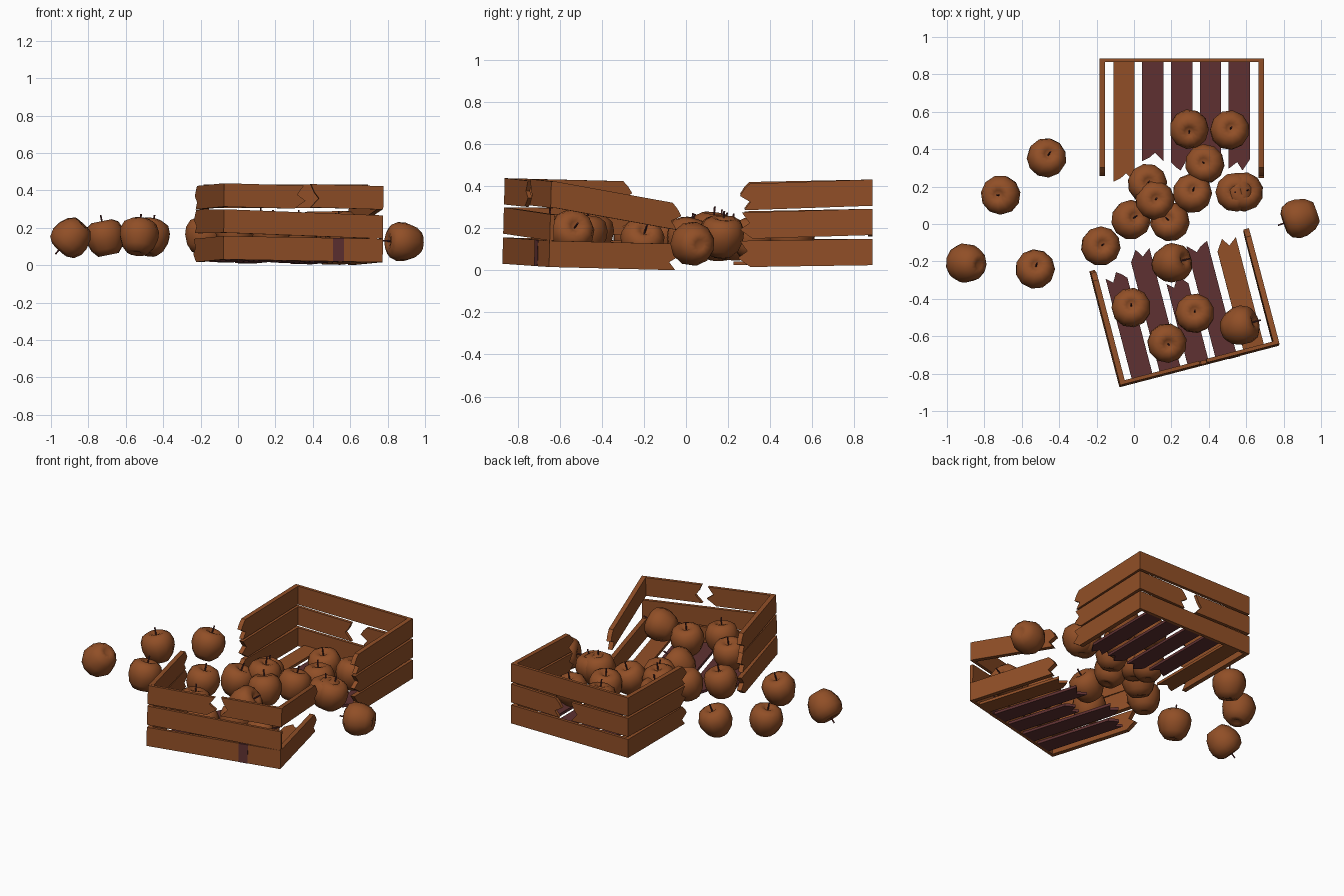
import bpy, bmesh, math, random
from mathutils import Vector, Matrix

if "Cube" in bpy.data.objects:
    bpy.data.objects.remove(bpy.data.objects["Cube"])

random.seed(4)


def material(name, rgb):
    m = bpy.data.materials.new(name)
    m.diffuse_color = (*rgb, 1)
    m.use_nodes = True
    m.node_tree.nodes["Principled BSDF"].inputs["Base Color"].default_value = m.diffuse_color
    return m


BROWN = material("warm brown", (0.283, 0.078, 0.020))
PLUM = material("dark plum brown", (0.112, 0.030, 0.031))

# Splintered end shapes: (position across the plank, setback along it)
JAGS = [
    [(0, -.02), (.3, -.05), (.55, 0), (.8, -.02), (1, -.045)],
    [(0, -.06), (.35, 0), (.6, -.045), (1, -.01)],
    [(0, 0), (.4, -.045), (.65, -.02), (1, 0)],
]


def add_object(name, bm, mat, matrix=Matrix()):
    bmesh.ops.recalc_face_normals(bm, faces=bm.faces)
    me = bpy.data.meshes.new(name)
    bm.to_mesh(me)
    bm.free()
    me.materials.append(mat)
    ob = bpy.data.objects.new(name, me)
    ob.matrix_world = matrix
    bpy.context.collection.objects.link(ob)
    return ob


def plank(name, M, origin, along, across, length, width, thick, mat=BROWN, broken=True):
    """Board outline in the along/across plane, extruded by the vector thick."""
    o, a, c = Vector(origin), Vector(along).normalized(), Vector(across)
    jag = random.choice(JAGS) if broken else [(0, 0), (1, 0)]
    pts = [(0, 0)] + [(length + d, t * width) for t, d in jag] + [(0, width)]
    bm = bmesh.new()
    f = bm.faces.new([bm.verts.new(o + a * u + c * v) for u, v in pts])
    r = bmesh.ops.extrude_face_region(bm, geom=[f], use_keep_orig=True)
    bmesh.ops.translate(bm, vec=Vector(thick),
                        verts=[v for v in r['geom'] if isinstance(v, bmesh.types.BMVert)])
    return add_object(name, bm, mat, M)


UP = (0, 0, 1)
W, SLAT, T = 0.88, 0.125, 0.03          # crate width, slat height, side thickness
LEVELS = (0.0, 0.143, 0.282)            # slat heights above the crate base


def crate_half(name, M, floor, left, right, front):
    # Floor boards
    for i, (length, mat) in enumerate(floor):
        plank(f"{name}_floor_board_{i}", M, (.075 + .154 * i, .02, 0), (0, 1, 0), (1, 0, 0),
              length, .114, (0, 0, .018), mat)
    # Side slats: (level, length, drop per unit length)
    for side, x, slats in (("left", 0, left), ("right", W - T, right)):
        for lv, length, drop in slats:
            plank(f"{name}_{side}_slat_{lv}", M, (x, .02, LEVELS[lv]), (0, 1, -drop), UP,
                  length, SLAT, (T, 0, 0))
    # End wall slats: (level, start x, direction, length, drop, broken)
    for i, (lv, x, d, length, drop, broken) in enumerate(front):
        plank(f"{name}_end_slat_{i}", M, (x, 0, LEVELS[lv]), (d, 0, -drop), UP,
              length, SLAT, (0, .02, 0), BROWN, broken)


# Front half: turned, slightly tipped down to its inner right corner
MF = (Matrix.Translation((-.078, -.873, .031)) @ Matrix.Rotation(math.radians(14.6), 4, 'Z')
      @ Matrix.Rotation(math.radians(1), 4, 'Y') @ Matrix.Rotation(math.radians(-1.4), 4, 'X'))
crate_half("front_half", MF,
           [(.58, PLUM), (.67, PLUM), (.47, PLUM), (.62, PLUM), (.61, BROWN)],
           [(0, .62, 0), (1, .61, -.02), (2, .60, 0)],
           [(0, .62, 0), (2, .63, .15)],
           [(0, 0, 1, W, 0, False), (1, 0, 1, W, .02, False),
            (2, 0, 1, .45, .01, True), (2, W, -1, .40, -.01, True)])
# Dark patch in the lowest front slat
plank("front_patch", MF, (.605, -.002, 0), (1, 0, 0), UP, .06, SLAT, (0, .024, 0), PLUM, False)

# Back half: squared up, facing the other way
MB = Matrix.Translation((.695, .886, .024)) @ Matrix.Rotation(math.pi, 4, 'Z')
crate_half("back_half", MB,
           [(.58, PLUM), (.58, PLUM), (.58, PLUM), (.53, PLUM), (.64, BROWN)],
           [(0, .62, .015), (1, .61, .03), (2, .61, .035)],
           [(0, .61, 0), (1, .60, .02), (2, .61, .02)],
           [(0, 0, 1, W, 0, False), (1, 0, 1, .38, .02, True),
            (1, W, -1, .43, .01, True), (2, 0, 1, W, 0, False)])

# Apples: half profile spun into a body with a dimple at each end
PROFILE = [(0, -.076), (.025, -.092), (.056, -.092), (.086, -.058), (.104, -.008),
           (.105, .033), (.088, .073), (.055, .092), (.026, .085), (0, .058)]


def spun(profile, n):
    bm = bmesh.new()
    vs = [bm.verts.new((r, 0, z)) for r, z in profile]
    es = [bm.edges.new(p) for p in zip(vs, vs[1:])]
    bmesh.ops.spin(bm, geom=vs + es, cent=(0, 0, 0), axis=(0, 0, 1),
                   angle=math.tau, steps=n, use_duplicate=False)
    bmesh.ops.remove_doubles(bm, verts=bm.verts, dist=1e-4)
    return bm


# x, y, z and the direction the stem points in
APPLES = [
    (-.47, .35, .15, (.2, .3, 1)), (-.71, .155, .145, (-.2, 0, 1)),
    (-.892, -.21, .15, (-.7, .1, -.75)), (-.53, -.245, .153, (.1, .3, 1)),
    (.888, .035, .125, (-1, -.35, .05)), (-.18, -.12, .155, (.15, .1, 1)),
    (.295, .51, .155, (0, -.2, 1)), (.51, .50, .155, (.1, .15, 1)),
    (.38, .32, .15, (-.1, .1, 1)), (.07, .215, .145, (.1, .1, 1)),
    (.11, .125, .18, (.1, .1, 1)), (-.02, .02, .15, (.3, .2, 1)),
    (.195, .01, .15, (-.2, .2, 1)), (.31, .16, .155, (.1, .3, 1)),
    (.54, .17, .165, (0, 0, 1)), (.582, .17, .16, (.25, .1, 1)),
    (-.015, -.45, .175, (0, .2, 1)), (.175, -.635, .17, (.1, -.1, 1)),
    (.325, -.48, .17, (0, .15, 1)), (.565, -.545, .18, (.9, .25, .35)),
    (.2, -.21, .14, (.8, .2, .6)),
]
for i, (x, y, z, d) in enumerate(APPLES):
    M = Matrix.Translation((x, y, z)) @ Vector(d).to_track_quat('Z', 'Y').to_matrix().to_4x4()
    body = add_object(f"apple_{i}", spun(PROFILE, 11), BROWN, M)
    for p in body.data.polygons:
        p.use_smooth = True
    # Stem
    add_object(f"apple_stem_{i}",
               spun([(0, .05), (.004, .05), (.005, .125), (0, .125)], 5), PLUM, M)
